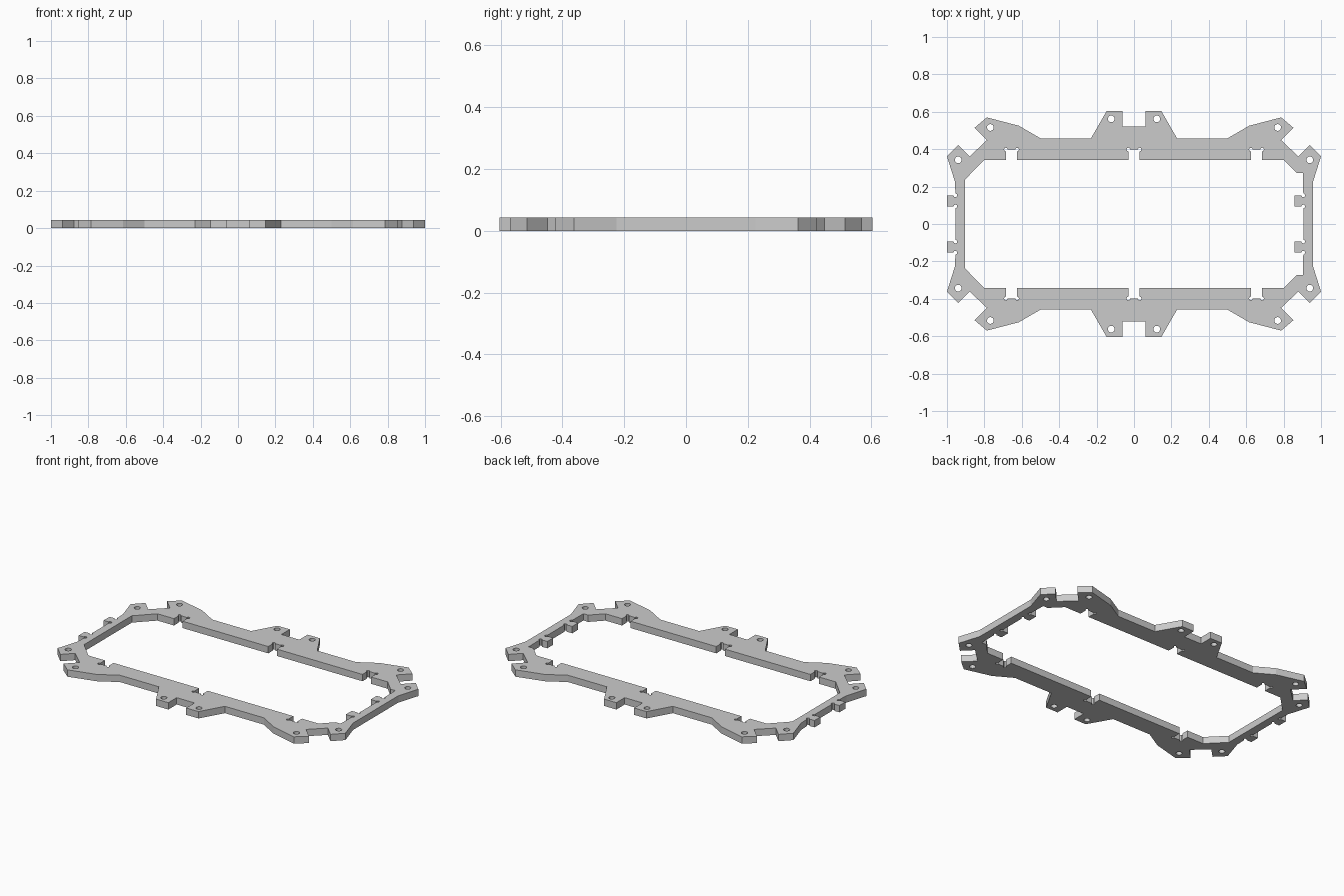
import bpy
from math import cos, sin, radians

if "Cube" in bpy.data.objects:
    bpy.data.objects.remove(bpy.data.objects["Cube"], do_unlink=True)

THICK = 0.043


def relief(cx, cy, start, radius=0.01, steps=6):
    """Three-quarter round corner relief."""
    angles = [radians(start + 270 * i / steps) for i in range(steps + 1)]
    return [(cx + radius * cos(a), cy + radius * sin(a)) for a in angles]


def flip_y(points):
    return [(x, -y) for x, y in reversed(points)]


def flip_x(points):
    return [(-x, y) for x, y in reversed(points)]


def side_tabs(root, tip):
    """Two small tabs along a side rail, listed upward."""
    points = []
    for low, high in ((-0.153, -0.094), (0.094, 0.153)):
        points += relief(root, low, -90)
        points += [(tip, low), (tip, high)]
        points += relief(root, high, 180)
    return points


def slot(x, edge=0.343, depth=0.398, half=0.03):
    """Slot in the long rail, listed from right to left."""
    return ([(x + half, edge)] + relief(x + half, depth, -90)
            + relief(x - half, depth, 0) + [(x - half, edge)])


# Outer edge: one quarter, mirrored, with tabs on the left rail
quarter = [(0.062, 0.52), (0.062, 0.603), (0.147, 0.603), (0.23, 0.458),
           (0.5, 0.458), (0.615, 0.525), (0.787, 0.57), (0.853, 0.514),
           (0.787, 0.448), (0.878, 0.362), (0.939, 0.423), (1.0, 0.362),
           (0.957, 0.225)]
right_half = quarter + flip_y(quarter)
outer = right_half + flip_x(right_half)
split = len(right_half) + len(quarter)
outer = outer[:split] + side_tabs(-0.955, -1.0) + outer[split:]

# Inner edge: tabs on the right rail, slots in the long rails
upper = [(0.903, 0.272), (0.87, 0.272), (0.8, 0.343)]
for slot_x in (0.655, 0, -0.655):
    upper += slot(slot_x)
upper += [(-0.8, 0.343), (-0.904, 0.237)]
inner = side_tabs(0.905, 0.857) + upper + flip_y(upper)

# Screw holes
loops = [outer, inner]
for hx, hy in ((0.122, 0.562), (0.768, 0.516), (0.94, 0.343)):
    for sx in (-1, 1):
        for sy in (-1, 1):
            loops.append([(sx * hx + 0.018 * cos(radians(a)),
                           sy * hy + 0.018 * sin(radians(a)))
                          for a in range(0, 360, 20)])

# Flat plate filled between the loops
curve = bpy.data.curves.new("frame_profile", "CURVE")
curve.dimensions = "2D"
curve.fill_mode = "BOTH"
curve.extrude = THICK / 2
for loop in loops:
    spline = curve.splines.new("POLY")
    spline.points.add(len(loop) - 1)
    for point, (x, y) in zip(spline.points, loop):
        point.co = (x, y, 0, 1)
    spline.use_cyclic_u = True
    spline.use_smooth = False

frame = bpy.data.objects.new("frame_plate", curve)
bpy.context.collection.objects.link(frame)
frame.location.z = THICK / 2
bpy.ops.object.select_all(action="DESELECT")
frame.select_set(True)
bpy.context.view_layer.objects.active = frame
bpy.ops.object.convert(target="MESH")
frame = bpy.context.view_layer.objects.active
frame.name = "frame_plate"

# Weld the caps to the walls
bpy.ops.object.mode_set(mode="EDIT")
bpy.ops.mesh.select_all(action="SELECT")
bpy.ops.mesh.remove_doubles(threshold=0.0001)
bpy.ops.mesh.normals_make_consistent(inside=False)
bpy.ops.object.mode_set(mode="OBJECT")
bpy.ops.object.shade_flat()

grey = bpy.data.materials.new("plain_grey")
grey.use_nodes = True
colour = (0.6, 0.6, 0.6, 1)
grey.diffuse_color = colour
grey.node_tree.nodes["Principled BSDF"].inputs["Base Color"].default_value = colour
frame.data.materials.clear()
frame.data.materials.append(grey)
